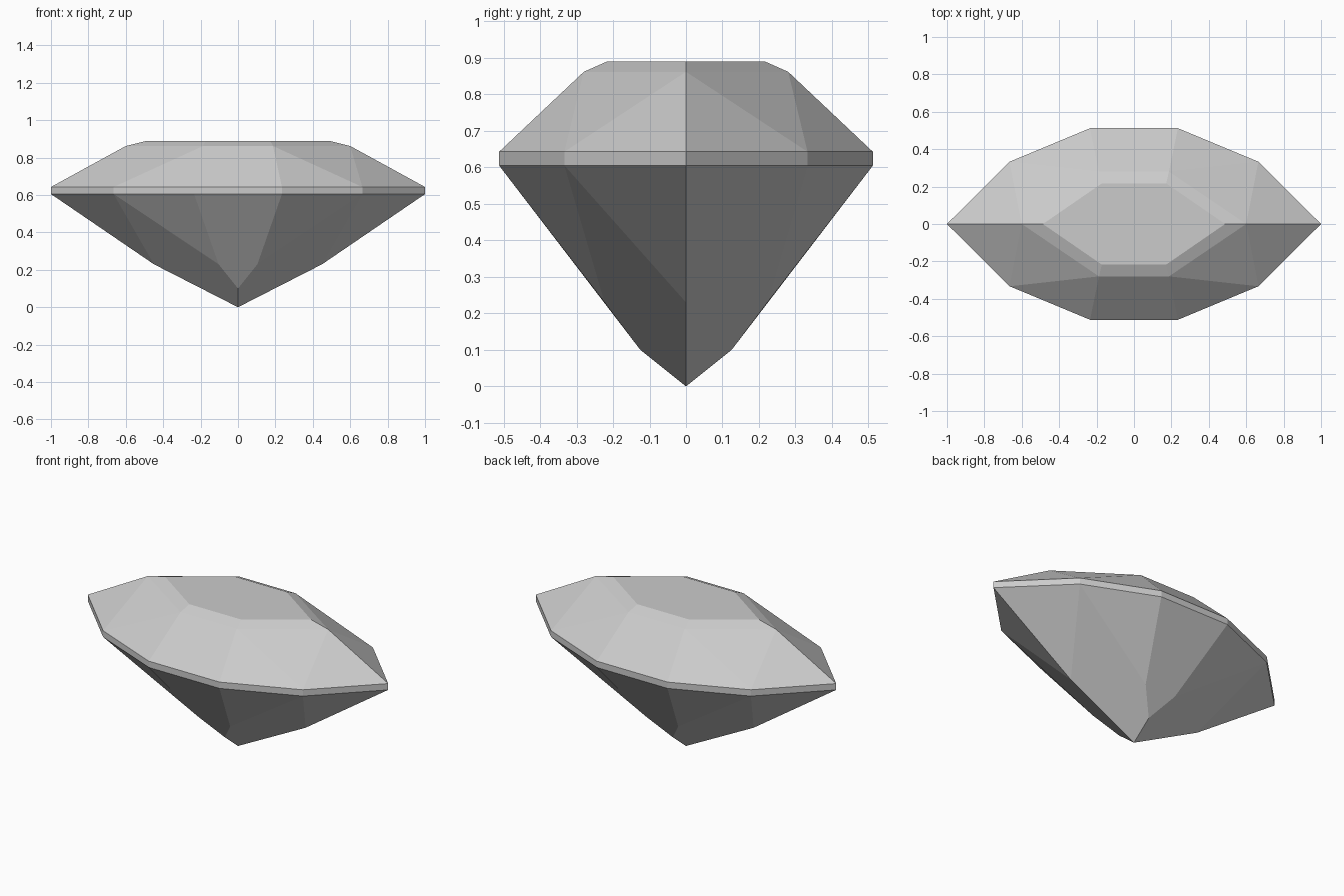
import bpy
import bmesh
from math import radians

cube = bpy.data.objects.get("Cube")
if cube:
    bpy.data.objects.remove(cube, do_unlink=True)

# Facet corners of one quarter of the stone
TABLE = [(0.487, 0, 0.89), (0.172, 0.217, 0.89)]
CROWN = [(0.6, 0, 0.862), (0.187, 0.28, 0.862)]
OUTLINE = [(1, 0), (0.665, 0.333), (0.235, 0.512)]
GIRDLE = [(x, y, z) for x, y in OUTLINE for z in (0.605, 0.643)]
PAVILION = [(0.45, 0, 0.23), (0.104, 0.223, 0.23), (0, 0.125, 0.1), (0, 0, 0)]


def mirrored(points):
    """Repeat quarter points across both vertical planes, without doubles."""
    return sorted({(x * sx, y * sy, z) for x, y, z in points
                   for sx in (1, -1) for sy in (1, -1)})


# Stone colour
stone = bpy.data.materials.new("pale grey stone")
stone.use_nodes = True
grey = (0.6, 0.6, 0.6, 1)
stone.diffuse_color = grey
for node in stone.node_tree.nodes:
    if node.type == 'BSDF_PRINCIPLED':
        node.inputs["Base Color"].default_value = grey

# Cut gem: the flat facets wrap tightly around the corners
bm = bmesh.new()
for p in mirrored(TABLE + CROWN + GIRDLE + PAVILION):
    bm.verts.new(p)
bmesh.ops.convex_hull(bm, input=bm.verts[:])
bmesh.ops.dissolve_limit(bm, angle_limit=radians(2),
                         verts=bm.verts[:], edges=bm.edges[:])
bmesh.ops.recalc_face_normals(bm, faces=bm.faces[:])

mesh = bpy.data.meshes.new("cut_gemstone")
bm.to_mesh(mesh)
bm.free()
mesh.materials.append(stone)
gem = bpy.data.objects.new("cut_gemstone", mesh)
bpy.context.collection.objects.link(gem)
